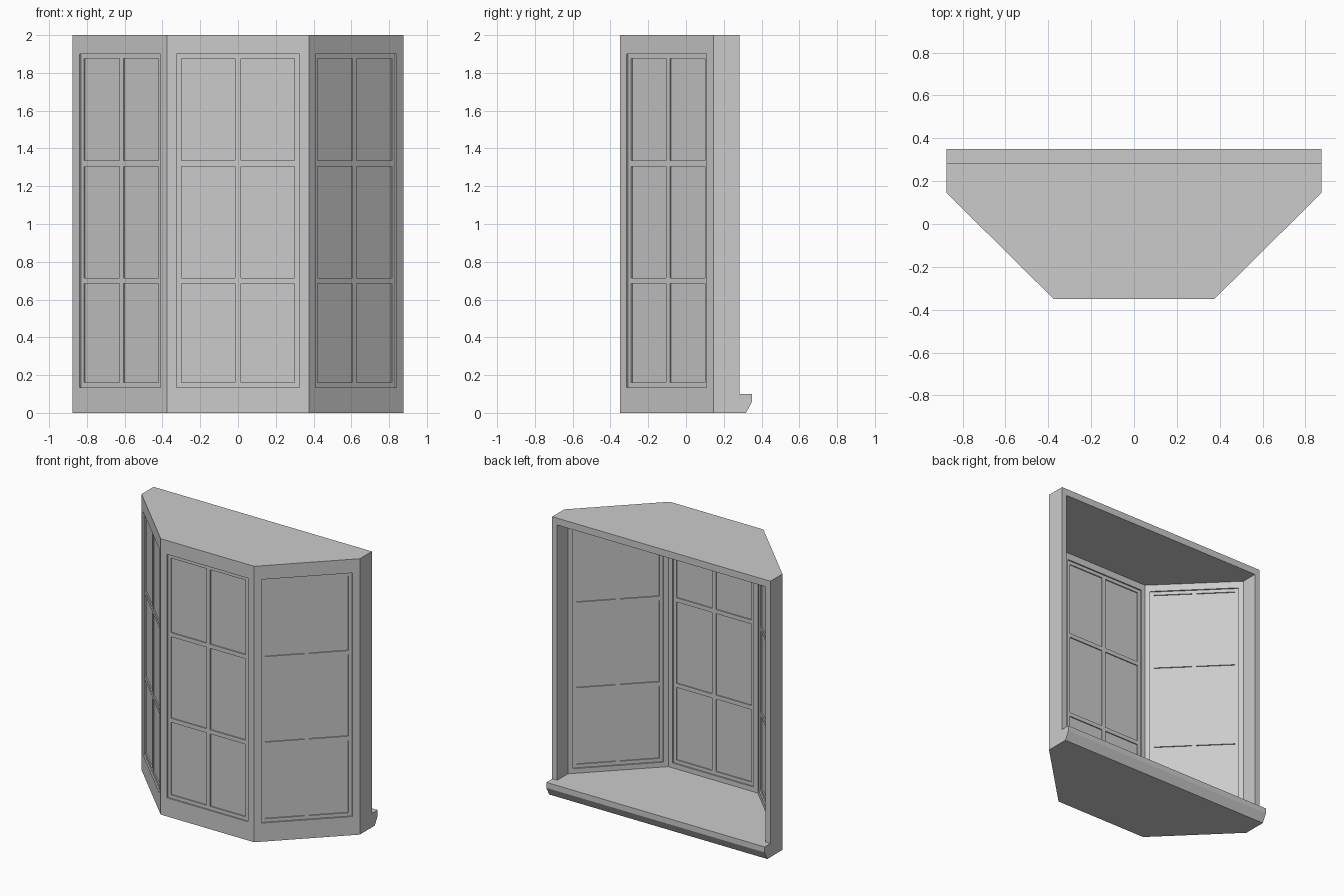
import bpy, bmesh, math
from mathutils import Vector, Matrix

if "Cube" in bpy.data.objects:
    bpy.data.objects.remove(bpy.data.objects["Cube"])

T = 0.04                       # wall thickness
Z0, Z1 = 0.135, 1.90           # window opening bottom / top
FLOOR, CEIL = 0.10, 1.95
K = T * math.tan(math.radians(22.5))


def finish(name, bm):
    bmesh.ops.recalc_face_normals(bm, faces=bm.faces[:])
    me = bpy.data.meshes.new(name)
    bm.to_mesh(me)
    bm.free()
    ob = bpy.data.objects.new(name, me)
    bpy.context.collection.objects.link(ob)
    return ob


def extrude(name, pts, offset):
    """Closed profile of 3D points extruded along offset."""
    bm = bmesh.new()
    f = bm.faces.new([bm.verts.new(p) for p in pts])
    r = bmesh.ops.extrude_face_region(bm, geom=[f])
    vs = [g for g in r["geom"] if isinstance(g, bmesh.types.BMVert)]
    bmesh.ops.translate(bm, verts=vs, vec=offset)
    return finish(name, bm)


def boxes(name, spans, frame):
    """Boxes given as (u range, depth range, z range) in a panel frame."""
    bm = bmesh.new()
    for (u0, u1), (d0, d1), (a, b) in spans:
        m = (Matrix.Translation(((u0 + u1) / 2, (d0 + d1) / 2, (a + b) / 2))
             @ Matrix.Diagonal((u1 - u0, d1 - d0, b - a, 1)))
        bmesh.ops.create_cube(bm, size=1, matrix=frame @ m)
    return finish(name, bm)


def cut(target, cutter):
    mod = target.modifiers.new("cut", "BOOLEAN")
    mod.operation, mod.solver, mod.object = "DIFFERENCE", "EXACT", cutter
    bpy.context.view_layer.objects.active = target
    bpy.ops.object.modifier_apply(modifier=mod.name)
    bpy.data.objects.remove(cutter)


def mirrored(half):
    return half + [(-x, y) for x, y in reversed(half)]


# Bay shell: solid plan, hollowed from the back
outer = mirrored([(0.375, -0.35), (0.875, 0.145), (0.875, 0.283)])
inner = mirrored([(0.375 - K, -0.35 + T), (0.875 - T, 0.145 + K), (0.875 - T, 0.5)])
shell = extrude("bay_shell", [(x, y, 0) for x, y in outer], (0, 0, 2))
cut(shell, extrude("room_cutter", [(x, y, FLOOR) for x, y in inner], (0, 0, CEIL - FLOOR)))

# Inner sill with chamfered underside
profile = [(0.283, 0), (0.318, 0), (0.35, 0.06), (0.35, 0.10), (0.283, 0.10)]
extrude("sill", [(-0.875, y, z) for y, z in profile], (1.75, 0, 0))

# Three windows: opening, sash with glazing bars, glass
panels = {"left": ((-0.875, 0.145), (-0.375, -0.35)),
          "front": ((-0.375, -0.35), (0.375, -0.35)),
          "right": ((0.375, -0.35), (0.875, 0.145))}
for side, (p, q) in panels.items():
    p, q = Vector((*p, 0)), Vector((*q, 0))
    u = (q - p).normalized()
    n = Vector((-u.y, u.x, 0))          # points into the room
    frame = Matrix.Translation((p + q) / 2) @ Matrix(
        ((u.x, n.x, 0, 0), (u.y, n.y, 0, 0), (0, 0, 1, 0), (0, 0, 0, 1)))
    h = (q - p).length / 2 - 0.05
    cut(shell, boxes("opening_cutter", [((-h, h), (-0.05, T + 0.03), (Z0, Z1))], frame))

    s, b, d = 0.025, 0.015, (0.01, 0.03)
    bars = [((-h, -h + s), d, (Z0, Z1)), ((h - s, h), d, (Z0, Z1)),
            ((-h + s, h - s), d, (Z0, Z0 + s)), ((-h + s, h - s), d, (Z1 - s, Z1)),
            ((-b, b), d, (Z0 + s, Z1 - s))]
    for z in (0.70, 1.32):
        bars += [((-h + s, -b), d, (z - b, z + b)), ((b, h - s), d, (z - b, z + b))]
    boxes(side + "_sash", bars, frame)
    boxes(side + "_glass", [((-h + 0.01, h - 0.01), (0.018, 0.022), (Z0 + 0.01, Z1 - 0.01))], frame)
